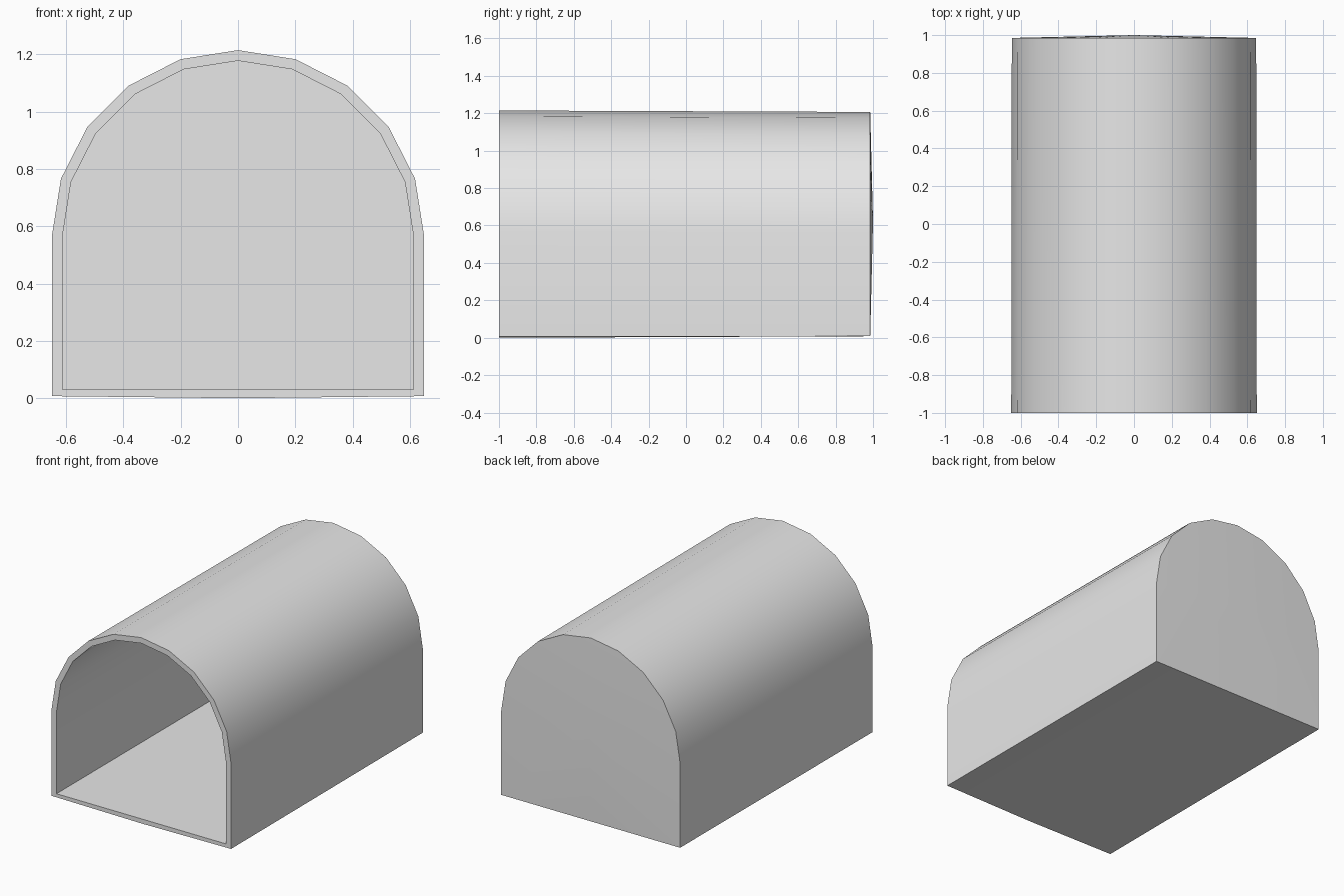
import bpy, bmesh, math

cube = bpy.data.objects.get("Cube")
if cube:
    bpy.data.objects.remove(cube, do_unlink=True)

grey = bpy.data.materials.new("plain grey")
grey.use_nodes = True
colour = (0.8, 0.8, 0.8, 1)
grey.diffuse_color = colour
grey.node_tree.nodes["Principled BSDF"].inputs["Base Color"].default_value = colour

ARCH_STEPS = 10


def arch_ring(bm, y, radius, spring, floor, sag=0.0):
    """Closed arch outline: half circle on straight walls, with a mid-floor point."""
    pts = [(radius * math.cos(math.pi * i / ARCH_STEPS),
            spring + radius * math.sin(math.pi * i / ARCH_STEPS))
           for i in range(ARCH_STEPS + 1)]
    pts += [(-radius, floor), (0, floor - sag), (radius, floor)]
    return [bm.verts.new((x, y, z)) for x, z in pts]


def bridge(bm, a, b):
    for i in range(len(a)):
        j = (i + 1) % len(a)
        bm.faces.new((a[i], a[j], b[j], b[i]))


def cap(bm, ring, y, z):
    centre = bm.verts.new((0, y, z))
    for i in range(len(ring)):
        bm.faces.new((ring[i], ring[(i + 1) % len(ring)], centre))


bm = bmesh.new()

# Outer shell, tapering very slightly toward the back
outer_front = arch_ring(bm, -1, 0.65, 0.565, 0.007, 0.007)
outer_back = arch_ring(bm, 0.985, 0.647, 0.56, 0.008)
# Hollow inside
inner_front = arch_ring(bm, -1, 0.613, 0.565, 0.03)
inner_back = arch_ring(bm, 0.955, 0.613, 0.565, 0.03)

bridge(bm, outer_front, outer_back)
bridge(bm, inner_front, inner_back)
bridge(bm, outer_front, inner_front)

# Back wall: faintly domed outside, flat inside
cap(bm, outer_back, 1.0, 0.62)
cap(bm, inner_back, 0.955, 0.62)
bmesh.ops.recalc_face_normals(bm, faces=bm.faces)

mesh = bpy.data.meshes.new("arched_shell")
bm.to_mesh(mesh)
bm.free()
mesh.materials.append(grey)
shell = bpy.data.objects.new("arched_shell", mesh)
bpy.context.collection.objects.link(shell)

# Smooth vault, sharp rims and floor corners
bpy.ops.object.select_all(action="DESELECT")
shell.select_set(True)
bpy.context.view_layer.objects.active = shell
bpy.ops.object.shade_smooth_by_angle(angle=math.radians(30))
